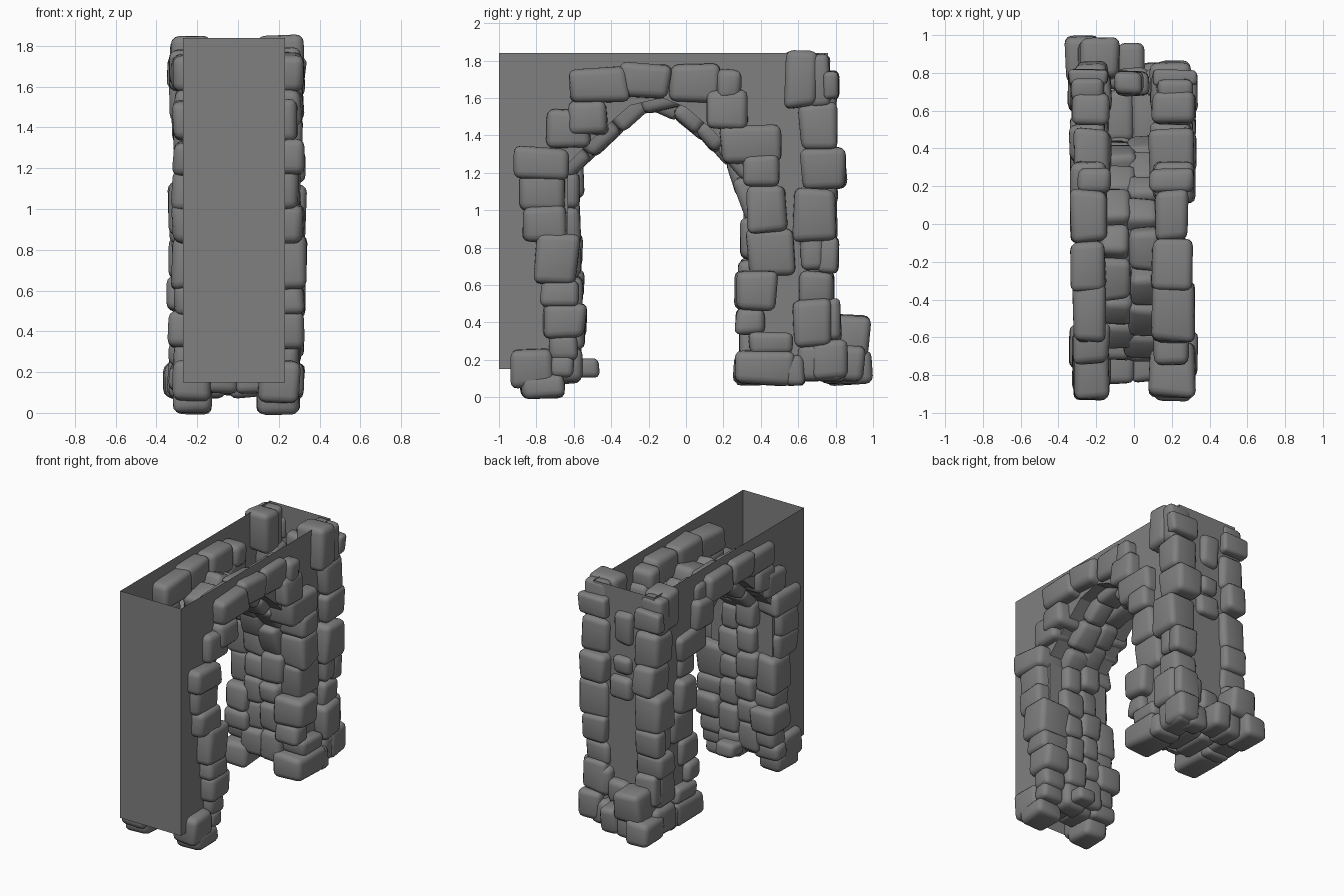
import bpy, bmesh, math, random
from mathutils import Vector, Matrix

if "Cube" in bpy.data.objects:
    bpy.data.objects.remove(bpy.data.objects["Cube"])

random.seed(11)
mat = bpy.data.materials.new("grey stone")
mat.diffuse_color = (0.215, 0.215, 0.215, 1)
mat.use_nodes = True
mat.node_tree.nodes["Principled BSDF"].inputs["Base Color"].default_value = mat.diffuse_color


def finish(bm, name, smooth):
    me = bpy.data.meshes.new(name)
    bm.to_mesh(me)
    bm.free()
    for p in me.polygons:
        p.use_smooth = smooth
    me.materials.append(mat)
    ob = bpy.data.objects.new(name, me)
    bpy.context.collection.objects.link(ob)


def stone(bm, c, size, tilt=0.0):
    """Rough block: cube with uneven corners and soft bevelled edges."""
    t = bmesh.new()
    bmesh.ops.create_cube(t, size=1)
    for v in t.verts:
        v.co = Vector([v.co[i] * size[i] * random.uniform(0.82, 1.05) for i in range(3)])
    bmesh.ops.bevel(t, geom=t.edges[:], offset=min(0.04, min(size) * 0.28),
                    segments=3, profile=0.5, affect='EDGES', clamp_overlap=True)
    t.transform(Matrix.Translation(c) @ Matrix.Rotation(tilt, 4, 'X'))
    me = bpy.data.meshes.new("tmp")
    t.to_mesh(me)
    t.free()
    bm.from_mesh(me)
    bpy.data.meshes.remove(me)


def block(bm, x0, x1, y0, y1, z0, z1):
    stone(bm, ((x0 + x1) / 2, (y0 + y1) / 2, (z0 + z1) / 2),
          (x1 - x0 + 0.015, y1 - y0 + 0.02, z1 - z0 + 0.02), random.uniform(-.05, .05))


# Plaster wall: two open-topped side sheets, ends and arch lining
XL, XR, YF, YB, ZB, ZT = -0.27, 0.23, -1.0, 0.76, 0.15, 1.84
arch = [(-.63, ZB), (-.63, 1.25), (-.46, 1.42), (-.30, 1.56), (-.13, 1.6),
        (.0, 1.55), (.14, 1.43), (.30, 1.25), (.37, 1.05), (.37, ZB)]


def sheet(bm, pts):
    bm.faces.new([bm.verts.new(p) for p in pts])


bm = bmesh.new()
for x in (XL, XR):
    for a, b in ((YF, arch[0][0]), (arch[-1][0], YB)):      # beside the opening
        sheet(bm, [(x, a, ZB), (x, b, ZB), (x, b, ZT), (x, a, ZT)])
    for (a, za), (b, zb) in zip(arch[1:-1], arch[2:-1]):    # above the opening
        sheet(bm, [(x, a, za), (x, b, zb), (x, b, ZT), (x, a, ZT)])
for (a, za), (b, zb) in list(zip(arch, arch[1:])) + [((YF, ZB), (YF, ZT)), ((YB, ZB), (YB, ZT))]:
    sheet(bm, [(XL, a, za), (XR, a, za), (XR, b, zb), (XL, b, zb)])
bmesh.ops.remove_doubles(bm, verts=bm.verts[:], dist=1e-4)
finish(bm, "wall_sheets", False)

# Stones edging the arch on both sides (y0, y1, z0, z1)
edge = [
    (-.93, -.71, .06, .26), (-.88, -.66, .0, .12), (-.72, -.6, .11, .22),
    (-.73, -.58, .2, .34), (-.76, -.54, .32, .5), (-.78, -.58, .48, .62),
    (-.8, -.58, .61, .87), (-.88, -.64, .83, 1.02), (-.89, -.65, 1.0, 1.2),
    (-.92, -.61, 1.17, 1.33), (-.74, -.52, 1.34, 1.53), (-.62, -.42, 1.41, 1.59),
    (-.62, -.31, 1.58, 1.76), (-.35, -.09, 1.6, 1.78), (-.09, .18, 1.58, 1.78),
    (.17, .29, 1.6, 1.75), (.12, .33, 1.43, 1.64), (.19, .5, 1.26, 1.45),
    (.31, .49, 1.13, 1.29), (.33, .53, .88, 1.13), (.33, .57, .66, .9),
    (.27, .48, .47, .67), (.27, .42, .34, .48), (.34, .57, .24, .34),
    (.26, .57, .07, .24)]
# Stones up the back corners
corner = [
    (.53, .7, 1.55, 1.85), (.66, .76, 1.56, 1.83), (.74, .81, 1.6, 1.74),
    (.61, .8, 1.32, 1.57), (.62, .85, 1.11, 1.33), (.58, .8, .83, 1.11),
    (.62, .73, .67, .88), (.71, .81, .66, .86), (.61, .79, .5, .67),
    (.57, .77, .28, .53), (.72, .82, .3, .52), (.59, .83, .09, .28),
    (.53, .63, .07, .22)]
for side, name in ((1, "right"), (-1, "left")):
    for part, rows in (("arch_edge", edge), ("back_corner", corner)):
        bm = bmesh.new()
        for s in rows:
            inner = random.uniform(.08, .12)
            outer = random.uniform(.28, .33)
            if side > 0:
                block(bm, inner, outer, *s)
            else:
                block(bm, -outer - .02, -inner - .04, *s)
        finish(bm, name + "_" + part + "_stones", True)

# Stones lining the inside of the arch, laid along its curve in two columns
bm = bmesh.new()
path = [Vector((0, y, max(z, .12))) for y, z in arch]


def along(d):
    for a, b in zip(path, path[1:]):
        s = (b - a).length
        if d <= s:
            return a.lerp(b, d / s), b - a
        d -= s
    return path[-1], path[-1] - path[-2]


total = sum((b - a).length for a, b in zip(path, path[1:]))
for x, start in ((-.09, 0.0), (.05, -.07)):
    d = start
    while d < total - .03:
        ln = random.uniform(.14, .23)
        p, t = along(max(d + ln / 2, 0))
        stone(bm, (x + random.uniform(-.015, .015), p.y, p.z),
              (random.uniform(.16, .2), random.uniform(.13, .19), ln + .02),
              math.atan2(-t.y, t.z))
        d += ln
block(bm, -.06, .1, -.60, -.47, .11, .2)
finish(bm, "arch_lining_stones", True)

# Footings under both legs and loose stones on the back face (x0, x1, y0, y1, z0, z1)
bm = bmesh.new()
for s in [(-.36, -.19, .75, 1.0, .07, .25), (-.29, -.08, .77, .98, .22, .43),
          (-.2, -.06, .72, .93, .08, .24), (-.09, .06, .74, .95, .09, .27),
          (.04, .2, .70, .85, .08, .26), (.12, .3, .68, .86, .1, .3),
          (-.08, .08, .68, .82, .25, .42), (.06, .2, .68, .82, .28, .5),
          (-.1, .04, .69, .8, 1.44, 1.68), (-.09, .05, .69, .8, 1.22, 1.34),
          (-.1, .08, .69, .8, 1.04, 1.19),
          (-.15, .0, .42, .72, .1, .25), (-.02, .13, .42, .72, .1, .25),
          (-.15, .0, -.84, -.62, .1, .22), (-.02, .13, -.83, -.64, .1, .2)]:
    block(bm, *s)
finish(bm, "footing_and_back_stones", True)
